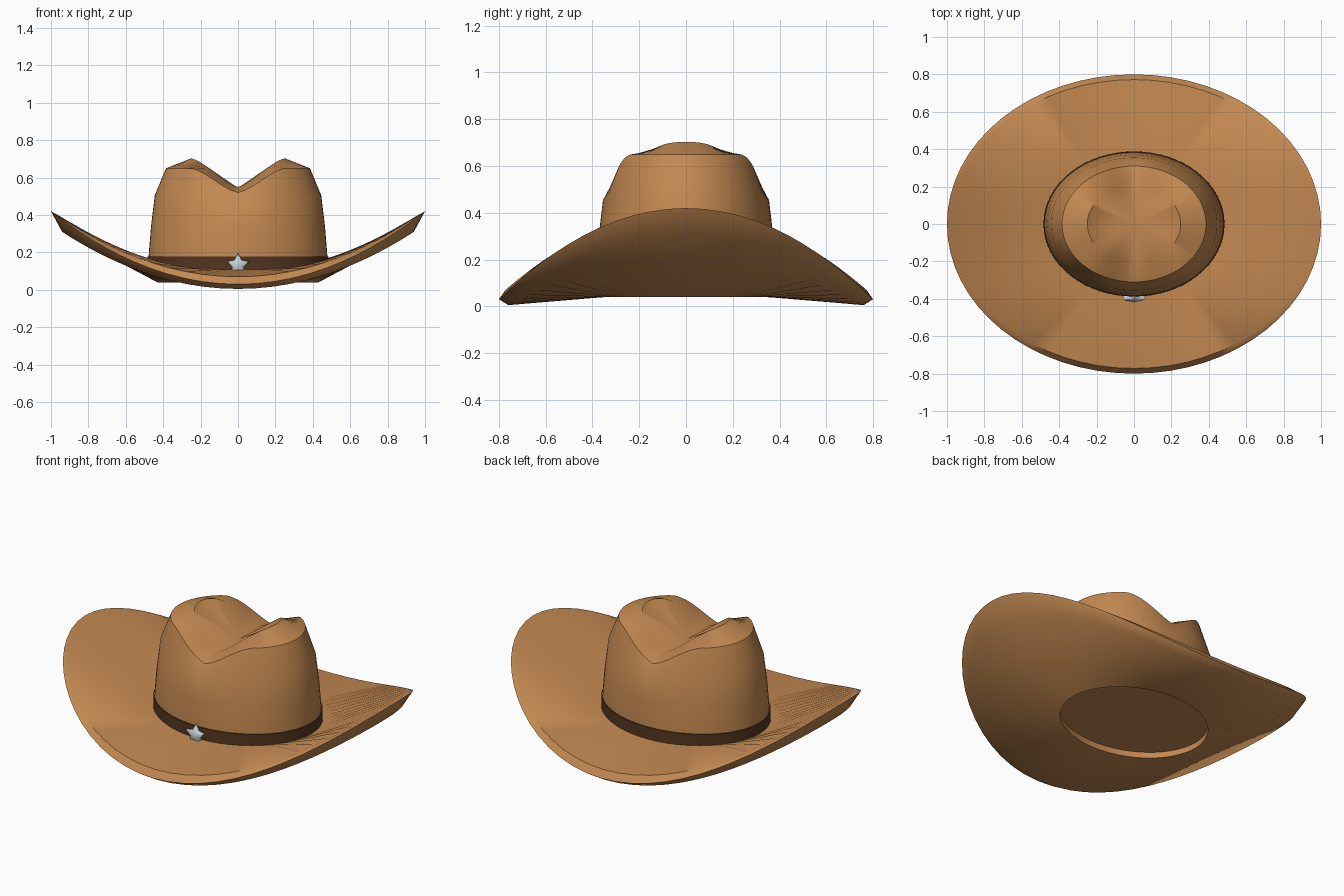
import bpy, bmesh, math
from math import cos, sin, pi

if "Cube" in bpy.data.objects:
    bpy.data.objects.remove(bpy.data.objects["Cube"])

N = 64


def material(name, rgb):
    m = bpy.data.materials.new(name)
    m.diffuse_color = (*rgb, 1)
    m.use_nodes = True
    m.node_tree.nodes["Principled BSDF"].inputs["Base Color"].default_value = m.diffuse_color
    return m


tan = material("tan felt", (0.55, 0.25, 0.083))
dark = material("dark brown leather", (0.085, 0.036, 0.014))
silver = material("silver metal", (0.58, 0.64, 0.70))


def finish(bm, name, mat, angle):
    bmesh.ops.recalc_face_normals(bm, faces=bm.faces)
    me = bpy.data.meshes.new(name)
    bm.to_mesh(me)
    bm.free()
    ob = bpy.data.objects.new(name, me)
    bpy.context.collection.objects.link(ob)
    me.materials.append(mat)
    bpy.ops.object.select_all(action='DESELECT')
    ob.select_set(True)
    bpy.context.view_layer.objects.active = ob
    bpy.ops.object.shade_smooth_by_angle(angle=math.radians(angle))
    return ob


def loft(rings, closed=False, caps=(None, None)):
    """Rings are (rx, ry, height function of angle); caps are centre heights."""
    bm = bmesh.new()
    loops = []
    for rx, ry, h in rings:
        loops.append([bm.verts.new((rx * cos(a), ry * sin(a), h(a)))
                      for a in (2 * pi * i / N for i in range(N))])
    pairs = list(zip(loops, loops[1:]))
    if closed:
        pairs.append((loops[-1], loops[0]))
    for p, q in pairs:
        for i in range(N):
            j = (i + 1) % N
            bm.faces.new((p[i], p[j], q[j], q[i]))
    for loop, z in zip((loops[0], loops[-1]), caps):
        if z is not None:
            c = bm.verts.new((0, 0, z))
            for i in range(N):
                bm.faces.new((loop[i], loop[(i + 1) % N], c))
    return bm


def rise(z, lift):
    return lambda a: z + lift * cos(a) ** 2


# Brim: sides swept up, bevelled outer edge, open in the middle
finish(loft([
    (0.43, 0.345, rise(0.04, 0)),
    (0.94, 0.76, rise(0.005, 0.305)),
    (1.0, 0.80, rise(0.03, 0.39)),
    (0.972, 0.772, rise(0.07, 0.335)),
    (0.47, 0.375, rise(0.11, 0.0)),
    (0.43, 0.345, rise(0.11, 0.0)),
], closed=True), "brim", tan, 44)


# Crown: rings with a front-to-back crease pressed into the top
def dented(z, depth, rx):
    def h(a):
        t = min(1, abs(rx * cos(a)) / 0.25)
        return z - depth * (1 - (0.4 * t + 0.6 * t * t * (3 - 2 * t)))
    return h


finish(loft([
    (0.478, 0.382, rise(0.075, 0)),
    (0.478, 0.382, rise(0.18, 0)),
    (0.465, 0.370, rise(0.33, 0.01)),
    (0.445, 0.355, rise(0.455, 0.05)),
    (0.385, 0.310, dented(0.65, 0.13, 0.385)),
    (0.250, 0.200, dented(0.703, 0.153, 0.25)),
], caps=(0.075, 0.545)), "crown", tan, 44)

# Hat band
finish(loft([
    (0.470, 0.375, rise(0.105, 0)),
    (0.484, 0.388, rise(0.105, 0)),
    (0.483, 0.387, rise(0.178, 0)),
    (0.470, 0.375, rise(0.180, 0)),
], closed=True), "hat_band", dark, 35)

# Five-pointed star badge with a puffed front
bm = bmesh.new()
cz = 0.132
layers = []
for y, s in ((-0.385, 0.85), (-0.398, 1.0), (-0.410, 0.75)):
    layers.append([])
    for i in range(10):
        r = s * (0.065 if i % 2 == 0 else 0.034)
        a = pi / 2 + i * pi / 5
        layers[-1].append(bm.verts.new((r * cos(a), y, cz + r * sin(a))))
for p, q in zip(layers, layers[1:]):
    for i in range(10):
        j = (i + 1) % 10
        bm.faces.new((p[i], p[j], q[j], q[i]))
for loop, y in ((layers[0], -0.385), (layers[-1], -0.417)):
    c = bm.verts.new((0, y, cz))
    for i in range(10):
        bm.faces.new((loop[i], loop[(i + 1) % 10], c))
finish(bm, "star_badge", silver, 60)
